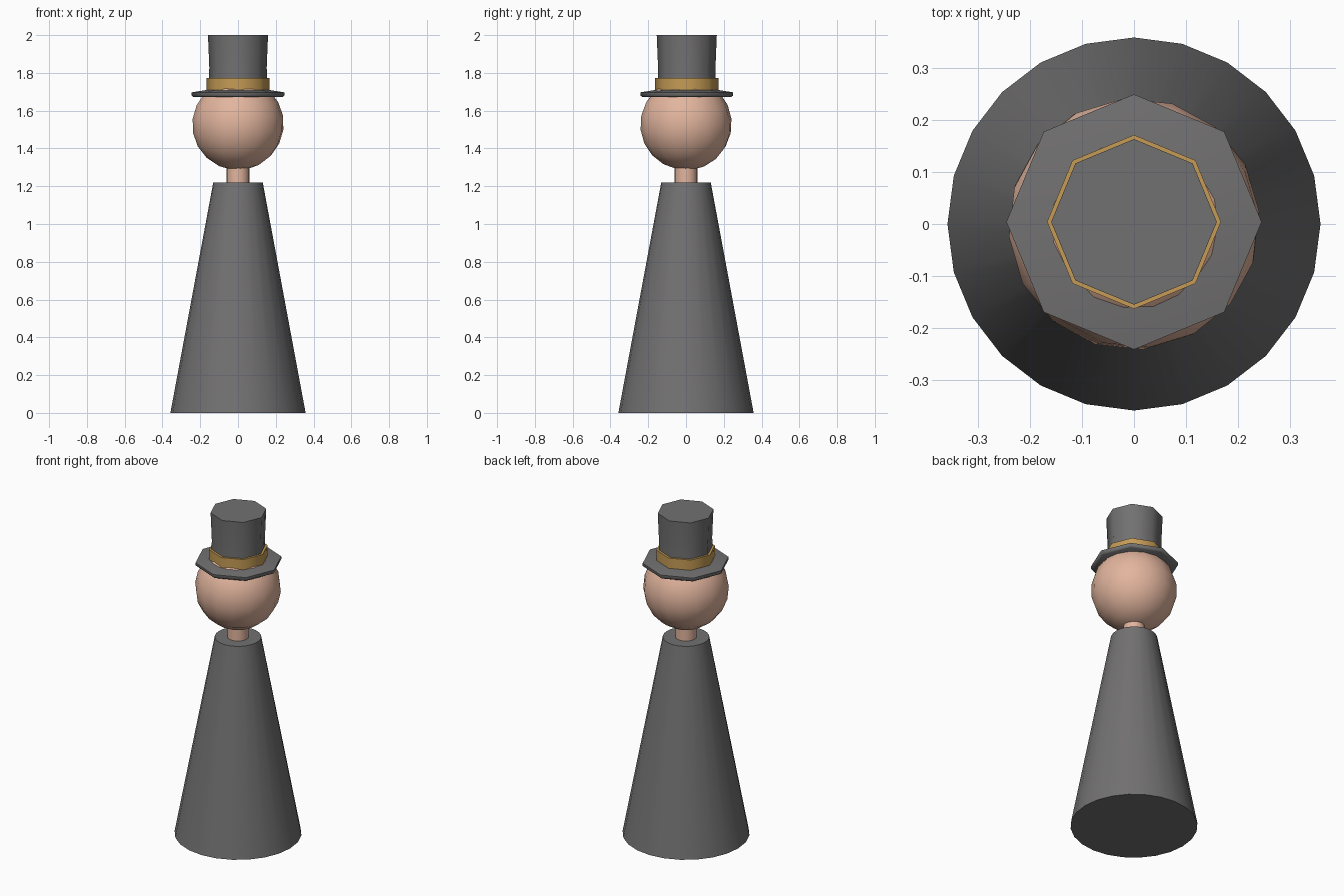
import bpy, math

cube = bpy.data.objects.get("Cube")
if cube:
    bpy.data.objects.remove(cube, do_unlink=True)


def material(name, rgb):
    m = bpy.data.materials.new(name)
    m.use_nodes = True
    m.diffuse_color = (*rgb, 1)
    m.node_tree.nodes["Principled BSDF"].inputs["Base Color"].default_value = (*rgb, 1)
    return m


charcoal = material("charcoal grey", (0.17, 0.165, 0.165))
skin = material("warm skin", (0.76, 0.46, 0.34))
gold = material("gold band", (0.56, 0.33, 0.09))


def finish(obj, mat):
    obj.data.materials.append(mat)
    bpy.context.view_layer.objects.active = obj
    obj.select_set(True)
    bpy.ops.object.shade_smooth_by_angle(angle=math.radians(50))
    obj.select_set(False)


def turned(name, profile, sides, mat, y=0.0):
    """Closed solid of revolution from (radius, height) rings, first corner on +y."""
    verts, faces = [], []
    for r, z in profile:
        for i in range(sides):
            a = math.tau * i / sides
            verts.append((r * math.sin(a), y + r * math.cos(a), z))
    for k in range(len(profile) - 1):
        for i in range(sides):
            j = (i + 1) % sides
            lo, hi = k * sides, (k + 1) * sides
            faces.append((lo + j, lo + i, hi + i, hi + j))
    top = (len(profile) - 1) * sides
    faces.append(tuple(range(sides)))
    faces.append(tuple(top + i for i in reversed(range(sides))))
    mesh = bpy.data.meshes.new(name)
    mesh.from_pydata(verts, [], faces)
    obj = bpy.data.objects.new(name, mesh)
    bpy.context.collection.objects.link(obj)
    finish(obj, mat)
    return obj


# Robe and neck
turned("robe", [(0.358, 0), (0.131, 1.22)], 24, charcoal)
turned("neck", [(0.06, 1.15), (0.06, 1.36)], 24, skin)

# Head, slightly tilted
bpy.ops.mesh.primitive_uv_sphere_add(segments=16, ring_count=10, radius=0.243,
                                     location=(0, 0, 1.528), rotation=(0.12, 0.12, 0.1))
head = bpy.context.object
head.name = "head"
finish(head, skin)

# Octagonal top hat
HAT_Y = 0.004
turned("hat_brim", [(0.235, 1.672), (0.245, 1.68), (0.245, 1.697), (0.15, 1.712)], 8, charcoal, HAT_Y)
turned("hat_band", [(0.167, 1.705), (0.167, 1.773)], 8, gold, HAT_Y)
turned("hat_crown", [(0.155, 1.7), (0.152, 1.83), (0.159, 2.0)], 8, charcoal, HAT_Y)
